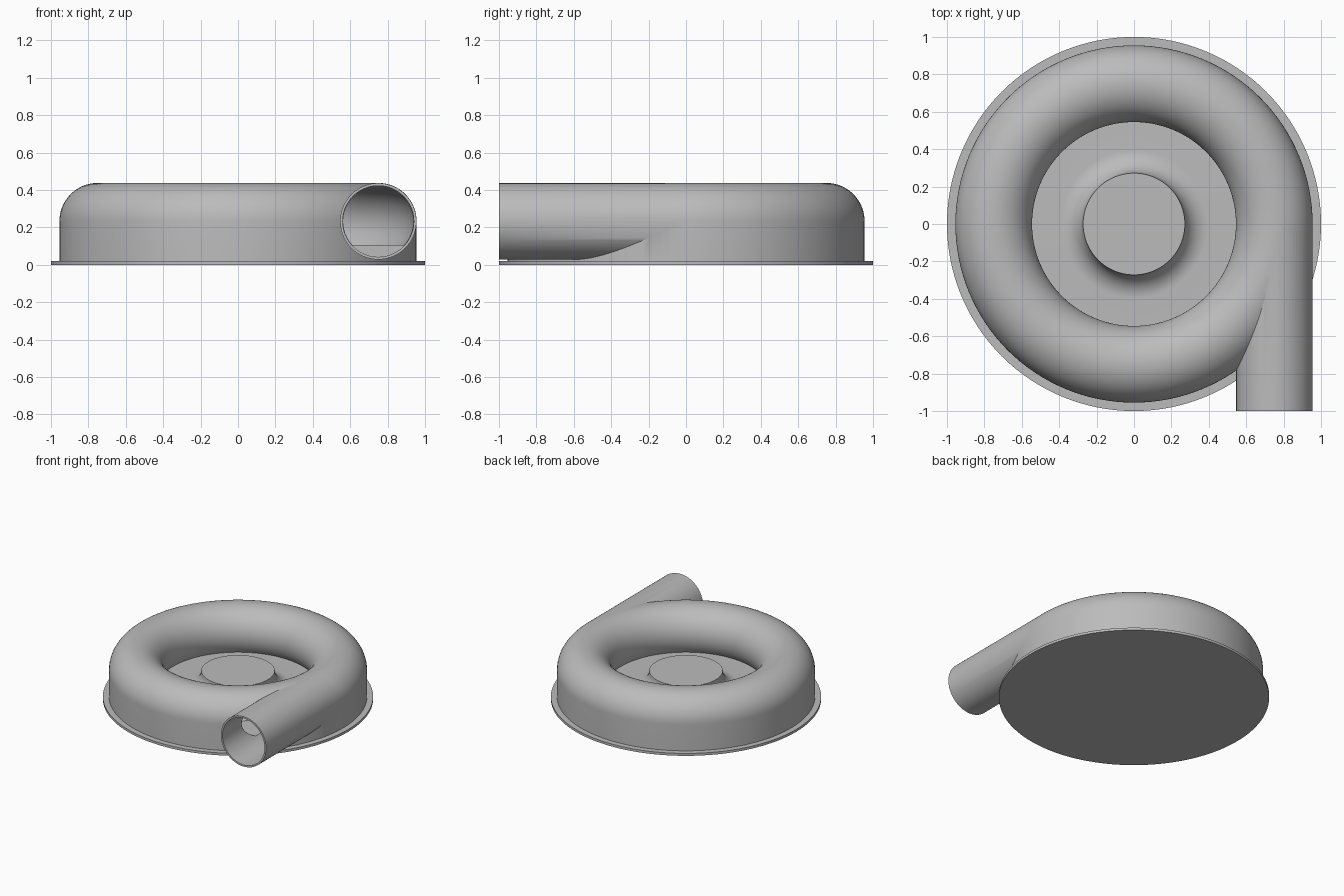
import bpy, bmesh, math
from mathutils import Matrix

old = bpy.data.objects.get("Cube")
if old:
    bpy.data.objects.remove(old, do_unlink=True)

# Main dimensions
SEGMENTS = 128
TUBE_CENTRE, TUBE_HEIGHT, TUBE_RADIUS = 0.75, 0.233, 0.205
BORE_RADIUS = 0.19
FLOOR = 0.105
HUB_RADIUS, HUB_TOP = 0.272, 0.23

grey = bpy.data.materials.new("light grey")
grey.use_nodes = True
grey.diffuse_color = (0.5, 0.5, 0.5, 1)
grey.node_tree.nodes["Principled BSDF"].inputs["Base Color"].default_value = (0.5, 0.5, 0.5, 1)


def make_object(name, bm):
    bmesh.ops.recalc_face_normals(bm, faces=bm.faces)
    mesh = bpy.data.meshes.new(name)
    bm.to_mesh(mesh)
    bm.free()
    mesh.materials.append(grey)
    obj = bpy.data.objects.new(name, mesh)
    bpy.context.collection.objects.link(obj)
    return obj


def arc(r, z, radius, start, end, steps):
    """Points of an arc in the radius-height plane, angles in degrees."""
    angles = [math.radians(start + (end - start) * i / steps) for i in range(steps + 1)]
    return [(r + radius * math.cos(a), z + radius * math.sin(a)) for a in angles]


def revolve(name, profile, closed=False):
    bm = bmesh.new()
    verts = [bm.verts.new((r, 0, z)) for r, z in profile]
    edges = [bm.edges.new(pair) for pair in zip(verts, verts[1:])]
    if closed:
        edges.append(bm.edges.new((verts[-1], verts[0])))
    bmesh.ops.spin(bm, geom=verts + edges, cent=(0, 0, 0), axis=(0, 0, 1),
                   angle=math.tau, steps=SEGMENTS, use_duplicate=False)
    bmesh.ops.remove_doubles(bm, verts=bm.verts, dist=0.0001)
    return make_object(name, bm)


def outlet_cylinder(name, radius, y_front, y_back):
    bm = bmesh.new()
    place = (Matrix.Translation((TUBE_CENTRE, (y_front + y_back) / 2, TUBE_HEIGHT))
             @ Matrix.Rotation(math.pi / 2, 4, "X"))
    bmesh.ops.create_cone(bm, cap_ends=True, segments=72, radius1=radius,
                          radius2=radius, depth=y_back - y_front, matrix=place)
    return make_object(name, bm)


def combine(target, tool, operation):
    tool.hide_render = True
    mod = target.modifiers.new(tool.name, "BOOLEAN")
    mod.operation, mod.object, mod.solver = operation, tool, "EXACT"
    bpy.context.view_layer.objects.active = target
    bpy.ops.object.modifier_apply(modifier=mod.name)
    bpy.data.objects.remove(tool, do_unlink=True)


def smooth(obj):
    bpy.ops.object.select_all(action="DESELECT")
    obj.select_set(True)
    bpy.context.view_layer.objects.active = obj
    bpy.ops.object.shade_smooth_by_angle(angle=math.radians(30))


# Round base plate
base = revolve("base_plate", [(0, 0), (1, 0), (1, 0.02), (0, 0.02)])

# Ring-shaped casing with a flared hub on a raised floor
floor_angle = math.degrees(math.asin((TUBE_HEIGHT - FLOOR) / TUBE_RADIUS))
fillet = HUB_TOP - FLOOR
profile = [(0, 0.01), (TUBE_CENTRE + TUBE_RADIUS, 0.01)]
profile += arc(TUBE_CENTRE, TUBE_HEIGHT, TUBE_RADIUS, 0, 180 + floor_angle, 40)
profile += arc(HUB_RADIUS + fillet, HUB_TOP, fillet, 270, 180, 14)
profile += [(0, HUB_TOP)]
casing = revolve("casing", profile)

# Straight outlet pipe leaving the ring along its tangent
pipe = outlet_cylinder("outlet_pipe", TUBE_RADIUS - 0.001, -1, 0.03)
combine(casing, pipe, "UNION")

# Hollow channel in the ring, then the bore of the pipe
cut_radius = BORE_RADIUS - 0.002
cut_angle = math.degrees(math.asin((TUBE_HEIGHT - FLOOR) / cut_radius))
channel = revolve("channel_cutter", arc(TUBE_CENTRE, TUBE_HEIGHT, cut_radius,
                                        -cut_angle, 180 + cut_angle, 36), closed=True)
combine(casing, channel, "DIFFERENCE")
bore = outlet_cylinder("bore_cutter", BORE_RADIUS, -1.1, 0)
combine(casing, bore, "DIFFERENCE")

for part in (base, casing):
    smooth(part)
